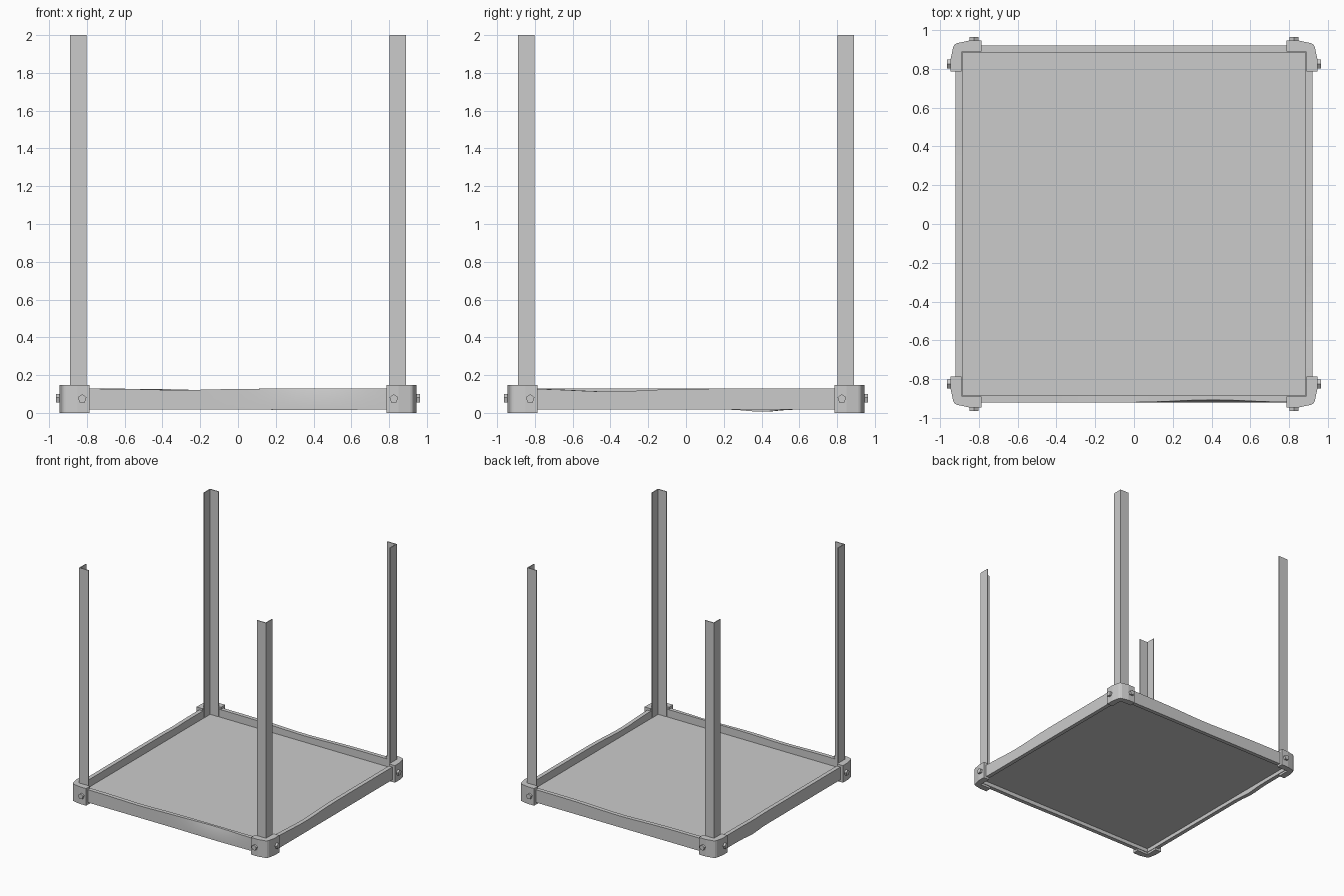
import bpy, bmesh, math
from mathutils import Matrix, Vector

cube = bpy.data.objects.get("Cube")
if cube:
    bpy.data.objects.remove(cube, do_unlink=True)

grey = bpy.data.materials.new("metal grey")
grey.use_nodes = True
colour = (0.6, 0.6, 0.6, 1)
grey.diffuse_color = colour
grey.node_tree.nodes["Principled BSDF"].inputs["Base Color"].default_value = colour


def finish(bm, name, smooth=False):
    bmesh.ops.recalc_face_normals(bm, faces=bm.faces)
    mesh = bpy.data.meshes.new(name)
    bm.to_mesh(mesh)
    bm.free()
    mesh.materials.append(grey)
    ob = bpy.data.objects.new(name, mesh)
    bpy.context.collection.objects.link(ob)
    if smooth:
        bpy.ops.object.select_all(action='DESELECT')
        ob.select_set(True)
        bpy.context.view_layer.objects.active = ob
        bpy.ops.object.shade_smooth_by_angle(angle=math.radians(35))
    return ob


def prism(name, outline, z0, z1, turn, smooth=False):
    """Extrude a plan outline upward, then turn it about the centre."""
    bm = bmesh.new()
    face = bm.faces.new([bm.verts.new((x, y, z0)) for x, y in outline])
    top = bmesh.ops.extrude_face_region(bm, geom=[face])["geom"]
    bmesh.ops.translate(bm, vec=(0, 0, z1 - z0),
                        verts=[v for v in top if isinstance(v, bmesh.types.BMVert)])
    bm.transform(turn)
    return finish(bm, name, smooth)


def rail(name, turn, dents):
    """Battered bar along local x; dents are (centre, width, top, bottom, lean)."""
    bm = bmesh.new()
    steps, rings = 32, []
    for i in range(steps + 1):
        t = 2 * i / steps - 1
        top, bottom, lean = 0.128, 0.018, 0
        for c, w, dt, db, dl in dents:
            k = math.exp(-((t * 0.9 - c) / w) ** 2)
            top, bottom, lean = top + dt * k, bottom + db * k, lean + dl * k
        ring = [(0.92 - lean, top), (0.92, 0.075), (0.92, bottom),
                (0.885, bottom), (0.885, top)]
        rings.append([bm.verts.new((t * r, -r, z)) for r, z in ring])
    for a, b in zip(rings, rings[1:]):
        for j in range(len(a)):
            k = (j + 1) % len(a)
            bm.faces.new((a[j], a[k], b[k], b[j]))
    bm.transform(turn)
    finish(bm, name, True)


# Thin floor panel set inside the frame
prism("floor_panel", [(-0.89, -0.89), (0.89, -0.89), (0.89, 0.89), (-0.89, 0.89)],
      0.05, 0.062, Matrix())

# Worn side rails, each turned a quarter from the last
rails = {
    "front_rail": [(-0.3, 0.22, -0.007, 0, 0), (0.4, 0.25, 0, -0.003, 0.014)],
    "left_rail": [(-0.4, 0.25, -0.015, 0, 0)],
    "back_rail": [(0.0, 0.3, -0.012, 0, 0)],
    "right_rail": [(-0.4, 0.1, -0.004, -0.012, 0)],
}
for i, (name, dents) in enumerate(rails.items()):
    rail(name, Matrix.Rotation(i * math.pi / 2, 4, 'Z'), dents)

# Corner posts, brackets and bolts, designed on the +x +y corner
post = [(0.89, 0.89), (0.803, 0.89), (0.803, 0.883),
        (0.883, 0.883), (0.883, 0.803), (0.89, 0.803)]
half = [(0.945, 0.785), (0.945, 0.85), (0.932, 0.912), (0.925, 0.925)]
bracket = ([(0.89, 0.89), (0.89, 0.785)] + half
           + [(y, x) for x, y in reversed(half[:-1])] + [(0.785, 0.89)])
corners = ["back_left", "back_right", "front_right", "front_left"]
for i, corner in enumerate(corners):
    turn = Matrix.Rotation(i * math.pi / 2, 4, 'Z')
    prism(corner + "_post", post, 0.05, 2.0, turn)
    prism(corner + "_bracket", bracket, 0.0, 0.147, turn)
    for side, spot, axis in (("a", (0.952, 0.825, 0.075), (1, 0, 0)),
                             ("b", (0.825, 0.952, 0.075), (0, 1, 0))):
        aim = Vector(axis).to_track_quat('Z', 'Y').to_matrix().to_4x4()
        bm = bmesh.new()
        bmesh.ops.create_cone(bm, cap_ends=True, segments=5, radius1=0.024,
                              radius2=0.024, depth=0.024)
        bm.transform(turn @ Matrix.Translation(spot) @ aim)
        finish(bm, corner + "_bolt_" + side)
